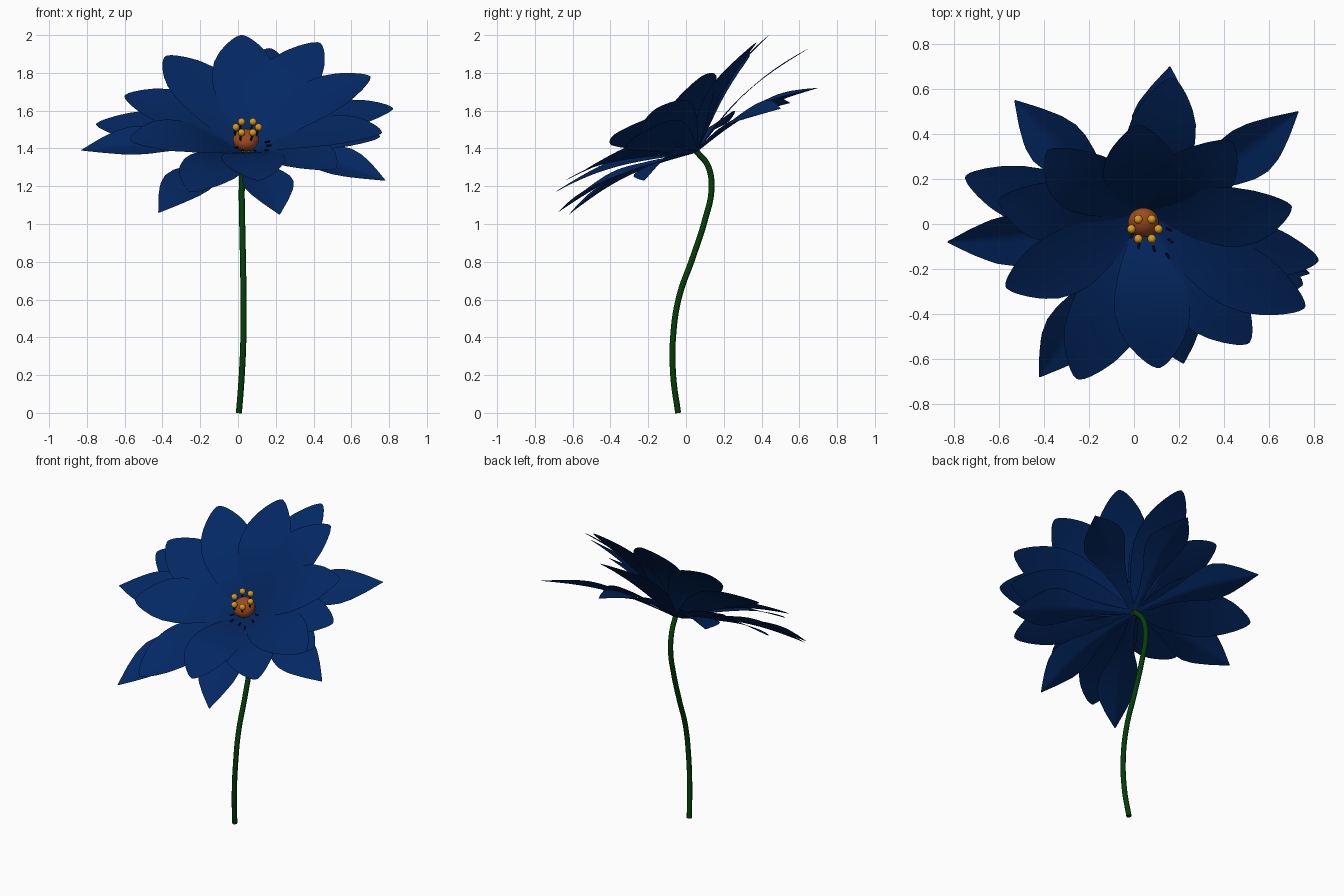
import bpy, bmesh, math
from mathutils import Vector

if "Cube" in bpy.data.objects:
    bpy.data.objects.remove(bpy.data.objects["Cube"])


def mat(name, col):
    m = bpy.data.materials.new(name)
    m.diffuse_color = (*col, 1)
    m.use_nodes = True
    m.node_tree.nodes["Principled BSDF"].inputs["Base Color"].default_value = m.diffuse_color
    return m


BLUE = mat("petal blue", (0.001, 0.021, 0.125))
GREEN = mat("stem green", (0.001, 0.048, 0.002))
BROWN = mat("centre brown", (0.33, 0.07, 0.016))
GOLD = mat("anther gold", (0.72, 0.32, 0.01))
DARK = mat("filament dark", (0.008, 0.002, 0.018))

C = Vector((0.04, 0.05, 1.38))              # flower base
N = Vector((0.02, -0.55, 0.835)).normalized()  # flower axis


def finish(bm, name, material):
    me = bpy.data.meshes.new(name)
    bm.to_mesh(me)
    bm.free()
    for p in me.polygons:
        p.use_smooth = True
    me.materials.append(material)
    o = bpy.data.objects.new(name, me)
    bpy.context.collection.objects.link(o)
    return o


def interp(prof, t):
    for (a, u), (b, v) in zip(prof, prof[1:]):
        if t <= b:
            k = (t - a) / (b - a)
            return u + (v - u) * k
    return prof[-1][1]


ROUND = [(0, .16), (.1, .36), (.2, .58), (.35, .82), (.5, .98), (.6, 1), (.72, .92),
         (.82, .74), (.9, .51), (.95, .33), (.98, .2), (1, .04)]
POINTED = [(0, .15), (.2, .26), (.38, .5), (.5, .78), (.6, .97), (.68, 1), (.77, .86),
           (.88, .5), (.96, .18), (1, .02)]


# one petal: a curved sheet from the flower base to the tip
def petal(name, tip, half, prof, bulge, cup, fold):
    tip = Vector(tip)
    d = tip - C
    base = C + d.normalized() * 0.02
    d = tip - base
    side = N.cross(d).normalized()
    up = d.cross(side).normalized()
    bm = bmesh.new()
    nt, ns = 24, 10
    rows = []
    for i in range(nt + 1):
        t = 1 - (1 - i / nt) ** 1.3
        w = half * interp(prof, t)
        row = []
        for j in range(ns + 1):
            s = j / ns * 2 - 1
            p = base + d * t + up * bulge * math.sin(math.pi * t) + side * w * s
            p += up * w * (cup * s * s + fold * abs(s))
            row.append(bm.verts.new(p))
        rows.append(row)
    for a, b in zip(rows, rows[1:]):
        for j in range(ns):
            bm.faces.new((a[j], b[j], b[j + 1], a[j + 1]))
    bmesh.ops.recalc_face_normals(bm, faces=bm.faces)
    if sum(f.normal.dot(N) for f in bm.faces) < 0:
        bmesh.ops.reverse_faces(bm, faces=bm.faces)
    finish(bm, name, BLUE)


# inner ring of broad petals (tip positions)
inner = [(.02, .44, 2.0), (.43, .37, 1.96), (.70, .08, 1.78), (.76, -.37, 1.48),
         (.51, -.53, 1.29), (.11, -.64, 1.23), (-.25, -.69, 1.17), (-.57, -.28, 1.44),
         (-.60, .11, 1.68), (-.38, .33, 1.89)]
for i, t in enumerate(inner):
    petal(f"inner_petal_{i}", t, 0.168, ROUND, 0.055, 0.04, 0)

# second ring of broad petals
outer = [(.17, .65, 1.93), (.82, -.16, 1.61), (-.75, .21, 1.53), (.75, -.27, 1.46)]
for i, t in enumerate(outer):
    petal(f"outer_petal_{i}", t, 0.155, ROUND, 0.05, 0.02, 0)

# lowest ring of pointed, creased petals
lower = [(.16, .70, 1.72), (.73, .50, 1.61), (-.53, .55, 1.64), (-.83, -.08, 1.39),
         (-.42, -.68, 1.06), (.22, -.62, 1.05), (.78, -.22, 1.23)]
for i, t in enumerate(lower):
    petal(f"pointed_petal_{i}", t, 0.135, POINTED, 0.045, 0, 0.2)


# round tube along a path
def tube(name, pts, r, material):
    cu = bpy.data.curves.new(name, 'CURVE')
    cu.dimensions = '3D'
    cu.bevel_depth = r
    cu.bevel_resolution = 3
    cu.use_fill_caps = True
    sp = cu.splines.new('BEZIER')
    sp.bezier_points.add(len(pts) - 1)
    for b, p in zip(sp.bezier_points, pts):
        b.co = p
        b.handle_left_type = b.handle_right_type = 'AUTO'
    cu.materials.append(material)
    o = bpy.data.objects.new(name, cu)
    bpy.context.collection.objects.link(o)


tube("stem", [(.005, -.042, 0), (.02, -.068, .2), (.029, -.067, .42), (.029, -.035, .62),
              (.026, .035, .82), (.022, .1, 1.02), (.02, .135, 1.19), (.025, .115, 1.31),
              (.04, .055, 1.385)], 0.016, GREEN)


def ball(name, loc, scale, material, seg=20):
    bm = bmesh.new()
    bmesh.ops.create_uvsphere(bm, u_segments=seg, v_segments=seg // 2, radius=1)
    q = Vector((0, 0, 1)).rotation_difference(N)
    for v in bm.verts:
        v.co = q @ Vector(a * b for a, b in zip(v.co, scale)) + loc
    finish(bm, name, material)


# flower centre
ball("flower_centre", C + N * 0.078, (.069, .069, .055), BROWN, 28)

# ring of stamens
u = Vector((1, 0, 0))
v = N.cross(u).normalized()
for k in range(6):
    a = math.radians(60 * k)
    r = u * math.cos(a) + v * math.sin(a)
    top = C + N * 0.15 + r * 0.06 + Vector((.006, .01, .007))
    tube(f"filament_{k}", [C + N * 0.09 + r * 0.045, C + N * 0.12 + r * 0.058, top], 0.005, DARK)
    ball(f"anther_{k}", top, (.02, .02, .02), GOLD, 12)

# small dark filament ends showing on the front petals
for k, (ang, e) in enumerate([(235, .10), (260, .13), (290, .15), (305, .2), (325, .16), (345, .13)]):
    a = math.radians(ang)
    r = u * math.cos(a) + v * math.sin(a)
    h = 0.03 + 0.4 * e
    tube(f"low_filament_{k}", [C + N * h + r * (e - .025), C + N * (h + .01) + r * e], 0.005, DARK)
